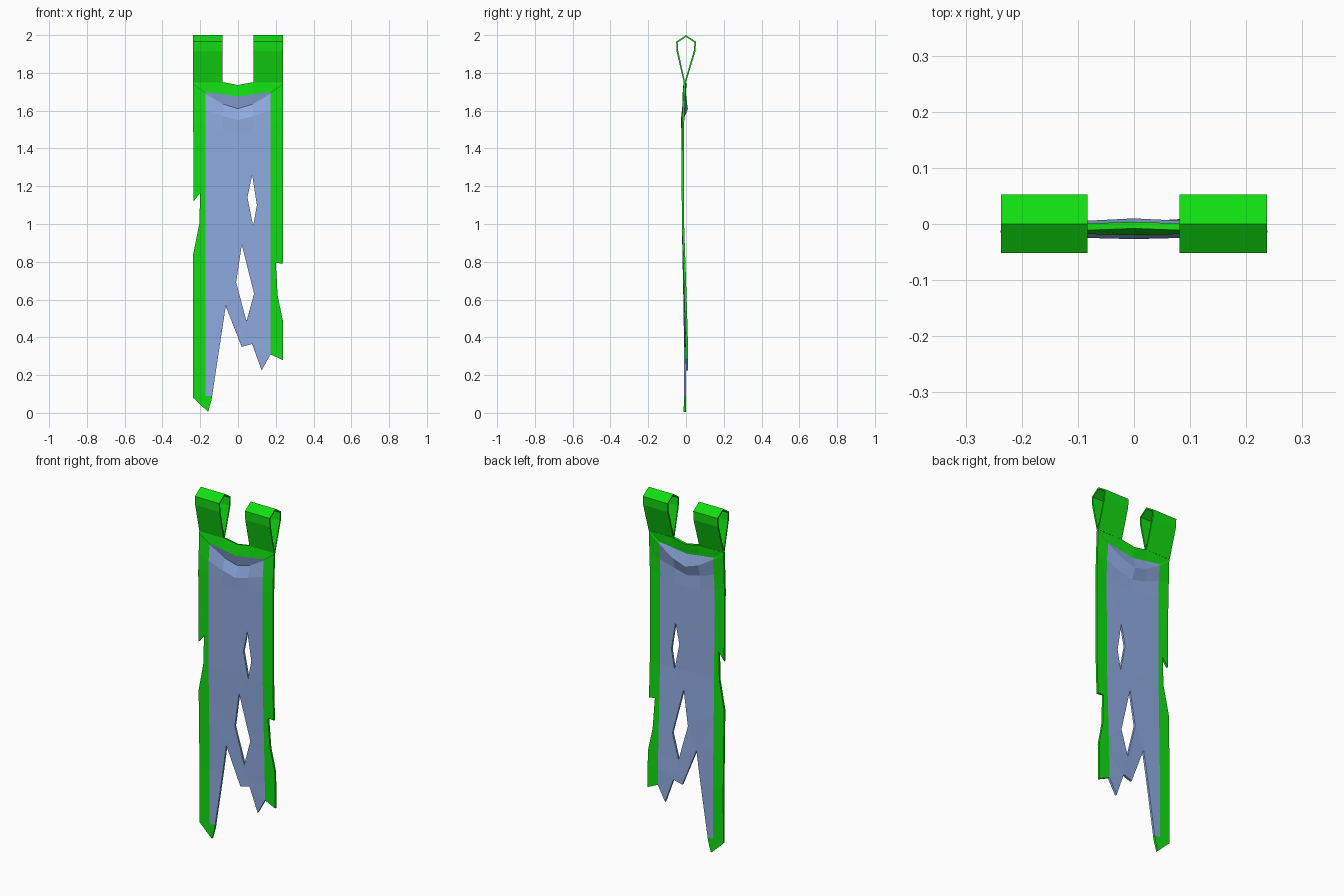
import bpy, bmesh

if "Cube" in bpy.data.objects:
    bpy.data.objects.remove(bpy.data.objects["Cube"], do_unlink=True)


def make_material(name, rgb):
    mat = bpy.data.materials.new(name)
    mat.use_nodes = True
    mat.diffuse_color = (*rgb, 1)
    mat.node_tree.nodes["Principled BSDF"].inputs["Base Color"].default_value = (*rgb, 1)
    return mat


green = make_material("green_trim", (0.006, 0.73, 0.006))
blue = make_material("blue_cloth", (0.28, 0.41, 0.76))


def finish(bm, name, materials, thickness, offset):
    bmesh.ops.recalc_face_normals(bm, faces=bm.faces)
    mesh = bpy.data.meshes.new(name)
    bm.to_mesh(mesh)
    bm.free()
    for mat in materials:
        mesh.materials.append(mat)
    obj = bpy.data.objects.new(name, mesh)
    bpy.context.collection.objects.link(obj)
    mod = obj.modifiers.new("thickness", "SOLIDIFY")
    mod.thickness = thickness
    mod.offset = offset
    return obj


def sway(x, z):
    """Depth of the hanging cloth, its lower left side drifting backwards."""
    keys = [(0.0, -0.006), (0.4, -0.005), (0.6, -0.008), (1.0, -0.016), (1.5, -0.018), (2.0, -0.018)]
    for (z0, y0), (z1, y1) in zip(keys, keys[1:]):
        if z <= z1:
            y = y0 + (y1 - y0) * (z - z0) / (z1 - z0)
            break
    drift = max(0, 1 - z) * max(0, min(1, (x + 0.05) / 0.15))
    return y + 0.014 * drift


# Gathered top of the cloth: rows from hem to flat cloth
EDGE, TRIM = 0.237, 0.172
half = [EDGE, TRIM, 0.08]
columns = [-x for x in half] + [0] + half[::-1]
rows = [
    ([1.75, 1.75, 1.75, 1.735], [-0.006, -0.006, -0.005, -0.002]),
    ([1.745, 1.70, 1.687, 1.675], [-0.008, -0.010, -0.012, -0.014]),
    ([1.738, 1.69, 1.635, 1.61], [-0.008, -0.006, 0.000, 0.004]),
    ([1.63, 1.60, 1.57, 1.55], [-0.012, -0.015, -0.019, -0.021]),
    ([1.53, 1.52, 1.49, 1.48], [-0.016, -0.018, -0.018, -0.018]),
]
bm = bmesh.new()
depth, grid = {}, []
for heights, depths in rows:
    line = []
    for x, z, y in zip(columns, heights + heights[-2::-1], depths + depths[-2::-1]):
        v = bm.verts.new((x, 0, z))
        depth[v] = y
        line.append(v)
    grid.append(line)
collar = []
for i in range(len(rows) - 1):
    for j in range(len(columns) - 1):
        face = bm.faces.new((grid[i][j], grid[i][j + 1], grid[i + 1][j + 1], grid[i + 1][j]))
        if i == 0:
            collar.append(face)

# Torn lower outline and holes
tattered = [(EDGE, 0.79), (0.20, 0.795), (0.21, 0.62), (EDGE, 0.49), (EDGE, 0.28),
            (TRIM, 0.31), (0.125, 0.225), (0.075, 0.365), (0.02, 0.35), (-0.065, 0.565),
            (-0.14, 0.07), (-0.158, 0.005), (-EDGE, 0.08), (-EDGE, 0.84), (-0.205, 1.0),
            (-0.20, 1.165), (-0.235, 1.12)]
holes = [[(0.075, 1.26), (0.10, 1.10), (0.08, 0.99), (0.05, 1.14)],
         [(0.02, 0.89), (0.085, 0.63), (0.045, 0.485), (-0.01, 0.69)]]


def loop_edges(verts):
    edges = []
    for a, b in zip(verts, verts[1:] + verts[:1]):
        edges.append(bm.edges.get((a, b)) or bm.edges.new((a, b)))
    return edges


def points(outline):
    return [bm.verts.new((x, 0, z)) for x, z in outline]


borders = loop_edges(grid[-1] + points(tattered))
for hole in holes:
    borders += loop_edges(points(hole))
bmesh.ops.triangle_fill(bm, use_beauty=True, use_dissolve=False, edges=borders, normal=(0, -1, 0))

# Cuts for the trim borders and the bends
cuts = [((x, 0, 0), (1, 0, 0)) for x in (-TRIM, TRIM)]
cuts += [((0, 0, z), (0, 0, 1)) for z in (0.09, 0.4, 0.6, 1.0, 1.25)]
for co, no in cuts:
    bmesh.ops.bisect_plane(bm, geom=bm.verts[:] + bm.edges[:] + bm.faces[:],
                           dist=0.0005, plane_co=co, plane_no=no)
for face in bm.faces:
    c = face.calc_center_median()
    face.material_index = 1 if abs(c.x) < TRIM and c.z > 0.09 and face not in collar else 0
for v in bm.verts:
    v.co.y = depth[v] if v in depth else sway(v.co.x, v.co.z)
finish(bm, "banner_cloth", [green, blue], 0.012, 0)

# Hanging loops
profile = [(0, 2.0), (0.053, 1.965), (0.050, 1.915), (0, 1.75),
           (-0.012, 1.75), (-0.050, 1.915), (-0.052, 1.965)]
for name, x0, x1 in (("right_loop", -EDGE, -0.083), ("left_loop", 0.081, EDGE)):
    bm = bmesh.new()
    ends = [[bm.verts.new((x, y, z)) for y, z in profile] for x in (x0, x1)]
    for i in range(len(profile)):
        j = (i + 1) % len(profile)
        bm.faces.new((ends[0][i], ends[0][j], ends[1][j], ends[1][i]))
    finish(bm, name, [green], 0.009, -1)
